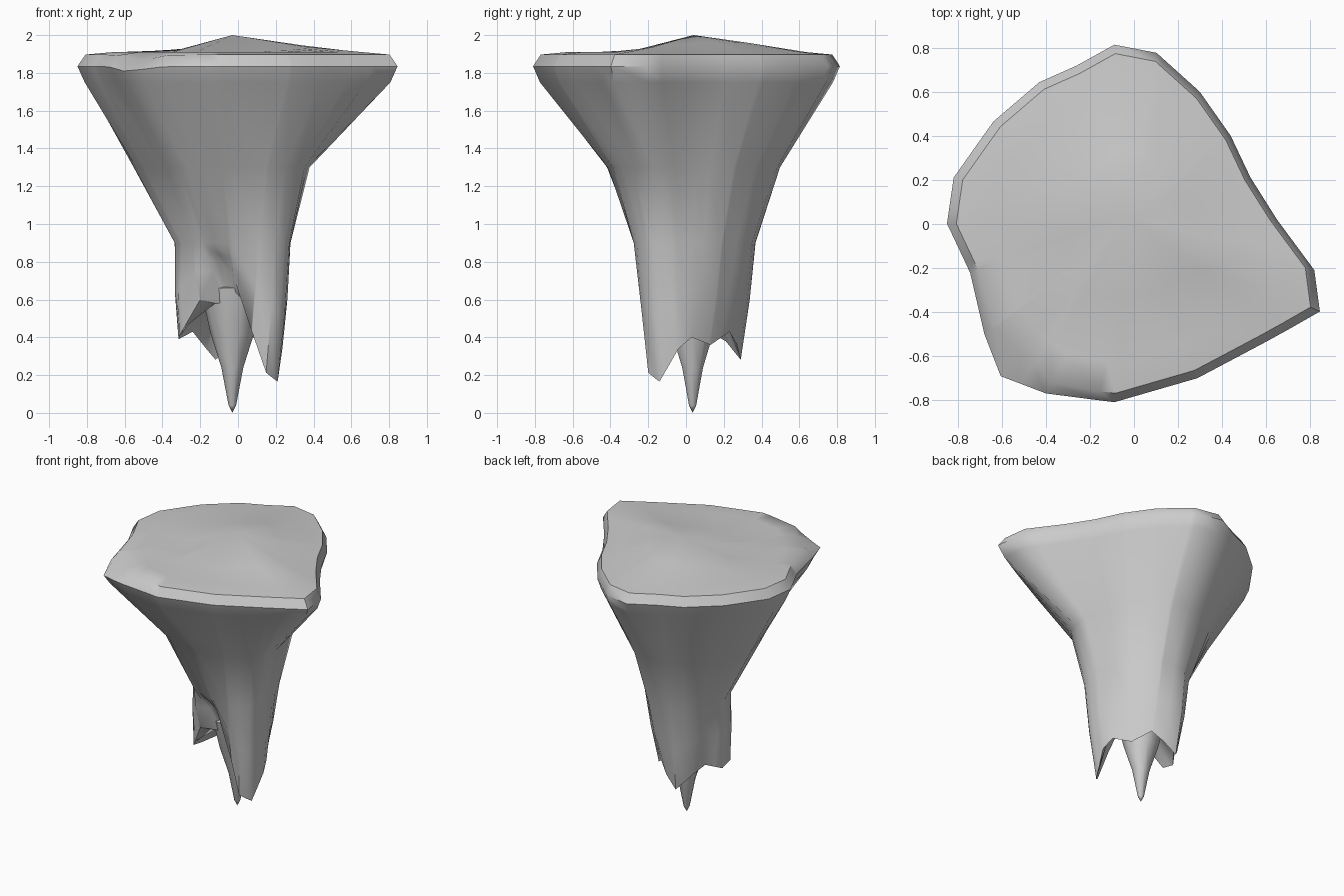
import bpy, bmesh, math
from mathutils import Vector

if "Cube" in bpy.data.objects:
    bpy.data.objects.remove(bpy.data.objects["Cube"])

# Control outlines, counter-clockwise
RIM = [(.845, -.40), (.82, -.21), (.65, .02), (.53, .21), (.44, .40), (.30, .60), (.10, .78),
       (-.09, .815), (-.26, .72), (-.43, .645), (-.64, .465), (-.82, .21), (-.85, 0), (-.745, -.22),
       (-.68, -.50), (-.61, -.69), (-.40, -.77), (-.09, -.81), (.29, -.70), (.61, -.53)]
WAIST = [(.38, -.10), (.28, .25), (.08, .48), (-.15, .51), (-.38, .35), (-.56, .08), (-.50, -.15),
         (-.36, -.34), (-.10, -.42), (.20, -.38), (.35, -.25)]
STEM = [(.28, -.08), (.22, .17), (.06, .35), (-.12, .38), (-.25, .27), (-.34, .05), (-.30, -.10),
        (-.20, -.22), (0, -.27), (.17, -.28), (.27, -.20)]
# Ragged lower edge with three prongs
EDGE = [(.21, -.14, .165), (.235, -.04, .34), (.21, .03, .40), (.13, .13, .36), (.04, .23, .43),
        (-.03, .27, .36), (-.12, .29, .28), (-.20, .21, .38), (-.24, .12, .43), (-.315, .03, .39),
        (-.31, -.07, .41), (-.20, -.15, .60), (-.10, -.14, .80), (-.03, -.15, .74),
        (.07, -.18, .44), (.15, -.20, .21)]


def sample(poly, a, z=None):
    """Point where the ray at angle a crosses an outline."""
    d = Vector((math.cos(a), math.sin(a)))
    for i, p in enumerate(poly):
        q = poly[(i + 1) % len(poly)]
        p3 = Vector((p[0], p[1], p[2] if z is None else z))
        q3 = Vector((q[0], q[1], q[2] if z is None else z))
        cp = d.x * p3.y - d.y * p3.x
        cq = d.x * q3.y - d.y * q3.x
        if cp <= 1e-9 and cq > 1e-9:
            r = p3.lerp(q3, -cp / (cq - cp))
            if r.xy.dot(d) > 0:
                return r
    return Vector((0, 0, z or 0))


def scaled(p, s, z=None):
    return Vector((p.x * s, p.y * s, p.z if z is None else z))


def loft(name, rings, first, last):
    """Skin closed rings and cap both ends with a point."""
    bm = bmesh.new()
    loops = [[bm.verts.new(p) for p in r] for r in rings]
    n = len(loops[0])
    a, b = bm.verts.new(first), bm.verts.new(last)
    for i in range(n):
        j = (i + 1) % n
        bm.faces.new((a, loops[0][i], loops[0][j]))
        bm.faces.new((b, loops[-1][j], loops[-1][i]))
        for u, v in zip(loops, loops[1:]):
            bm.faces.new((u[i], v[i], v[j], u[j]))
    bmesh.ops.recalc_face_normals(bm, faces=bm.faces)
    me = bpy.data.meshes.new(name)
    bm.to_mesh(me)
    bm.free()
    ob = bpy.data.objects.new(name, me)
    bpy.context.collection.objects.link(ob)
    bpy.context.view_layer.objects.active = ob
    ob.select_set(True)
    bpy.ops.object.shade_smooth_by_angle(angle=math.radians(48))
    ob.select_set(False)


# Flared rock body, from the top mound down over the rim to the ragged edge
angles = sorted({round(math.atan2(p[1], p[0]), 2) for p in RIM + EDGE})
rings = [[] for _ in range(10)]
for a in angles:
    rim = sample(RIM, a, 1.83)
    waist, stem, edge = sample(WAIST, a, 1.3), sample(STEM, a, .9), sample(EDGE, a)
    off = (a - math.radians(-131) + math.pi) % math.tau - math.pi
    dip = math.exp(-(off / .16) ** 2)          # chipped front left corner
    mound = scaled(rim, .42, 1.93 + .035 * math.cos(a - math.radians(50)))
    mid = stem.lerp(edge, .5)
    points = [mound,
              scaled(rim, .78 - .06 * dip, 1.91),
              scaled(rim, .95 - .10 * dip, 1.897 - .03 * dip),
              scaled(rim, 1, 1.835 - .025 * dip),
              scaled(rim, .955, 1.75),
              waist, stem,
              scaled(mid, 1.03), edge,
              scaled(edge, .6, .58)]
    for r, p in zip(rings, points):
        r.append(p)
loft("rock_body", rings, (-.03, .04, 2.0), (0, 0, .62))

# Long pointed spike hanging in the middle
spike = [(.17, .66), (.115, .42), (.058, .24), (.02, .04)]
loft("centre_spike",
     [[(-.03 + r * math.cos(t * math.tau / 10), .035 + r * math.sin(t * math.tau / 10), z)
       for t in range(10)] for r, z in spike],
     (-.03, .035, .72), (-.03, .035, 0))
